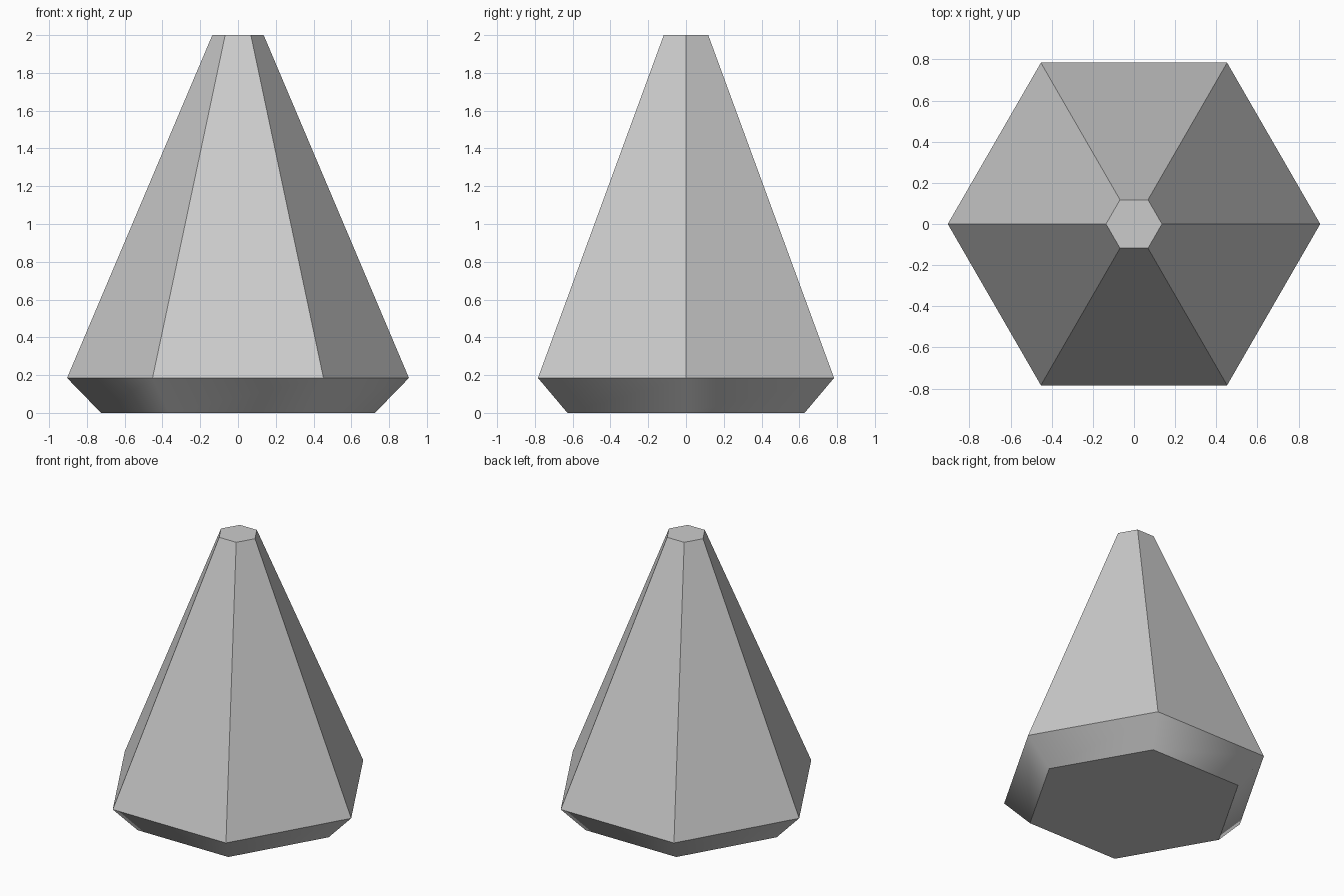
import bpy, bmesh
from math import cos, sin, pi, radians

if "Cube" in bpy.data.objects:
    bpy.data.objects.remove(bpy.data.objects["Cube"])

SIDES = 6
# (radius, height) profile: foot, widest rim, flat tip
PROFILE = [(0.725, 0.0), (0.905, 0.185), (0.136, 2.0)]

bm = bmesh.new()
rings = [[bm.verts.new((r * cos(2 * pi * i / SIDES), r * sin(2 * pi * i / SIDES), z))
          for i in range(SIDES)] for r, z in PROFILE]

# Sloping walls between neighbouring rings
for low, high in zip(rings, rings[1:]):
    for i in range(SIDES):
        j = (i + 1) % SIDES
        bm.faces.new((low[i], low[j], high[j], high[i]))

# Flat bottom and top caps
bm.faces.new(rings[0][::-1])
bm.faces.new(rings[-1])
bm.normal_update()

mesh = bpy.data.meshes.new("hexagonal_cone")
bm.to_mesh(mesh)
bm.free()
cone = bpy.data.objects.new("hexagonal_cone", mesh)
bpy.context.collection.objects.link(cone)

# Soft shading around the undercut only; upper facets stay crisp
bpy.context.view_layer.objects.active = cone
cone.select_set(True)
bpy.ops.object.shade_smooth_by_angle(angle=radians(47.5))
